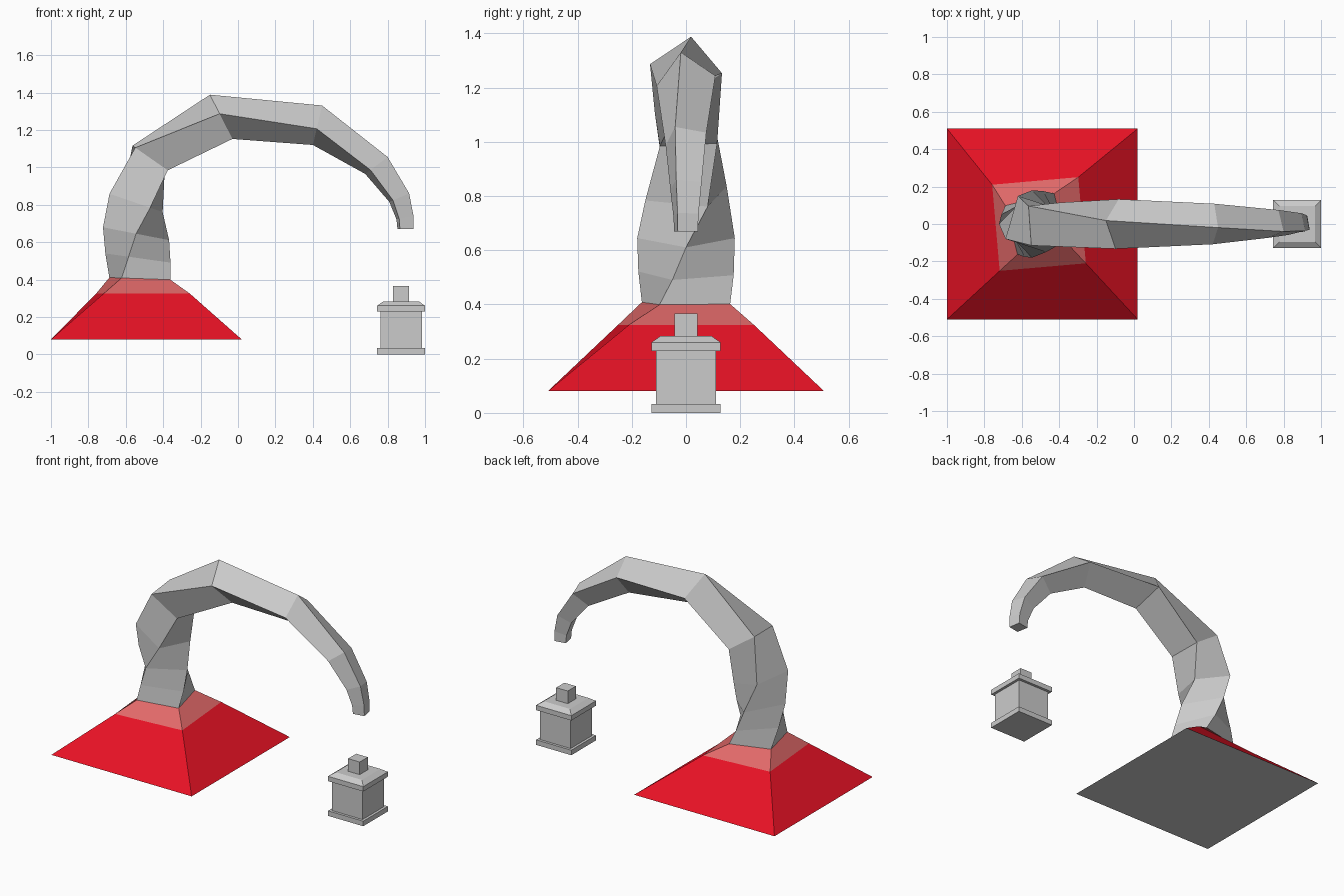
import bpy, bmesh
from math import sin, cos, radians
from mathutils import Vector

if "Cube" in bpy.data.objects:
    bpy.data.objects.remove(bpy.data.objects["Cube"])


def ring(cx, cz, tilt, r, angle):
    """Square section, tilted in the xz plane and twisted about the path."""
    t, a = radians(tilt), radians(angle)
    u, v = Vector((cos(t), 0, -sin(t))), Vector((0, 1, 0))
    c = Vector((cx, 0, cz))
    return [c + r * (u * cos(a + k * radians(90)) + v * sin(a + k * radians(90)))
            for k in range(4)]


def loft(name, rings, mats=(), band_mats=()):
    """Skin square rings, cap both ends, one material index per band."""
    bm = bmesh.new()
    loops = [[bm.verts.new(p) for p in r] for r in rings]
    bm.faces.new(loops[0][::-1])
    for i, (a, b) in enumerate(zip(loops, loops[1:])):
        for k in range(4):
            j = (k + 1) % 4
            f = bm.faces.new((a[k], a[j], b[j], b[k]))
            if band_mats:
                f.material_index = band_mats[i]
    bm.faces.new(loops[-1])
    bmesh.ops.recalc_face_normals(bm, faces=bm.faces)
    me = bpy.data.meshes.new(name)
    bm.to_mesh(me)
    bm.free()
    for m in mats:
        me.materials.append(m)
    ob = bpy.data.objects.new(name, me)
    bpy.context.collection.objects.link(ob)
    return ob


def material(name, color):
    m = bpy.data.materials.new(name)
    m.diffuse_color = (*color, 1)
    m.use_nodes = True
    m.node_tree.nodes["Principled BSDF"].inputs["Base Color"].default_value = m.diffuse_color
    return m


grey = material("grey", (0.6, 0.6, 0.6))
red = material("red", (0.8, 0.006, 0.018))
pale = material("pale_red", (0.75, 0.14, 0.14))

# Flared foot: each level turns a little; the underside stays grey
foot = [(-0.49, 0.08, 0, 0.721, -45),
        (-0.508, 0.325, 0, 0.327, -40),
        (-0.525, 0.405, 2, 0.19, -31)]
loft("flared_foot", [ring(*r) for r in foot], (grey, red, pale), (1, 2))

# Twisting hooked arm: centre x, centre z, tilt, radius, twist
arm = [foot[-1],
       (-0.535, 0.515, 8, 0.183, -16),
       (-0.545, 0.645, 11, 0.18, 0),
       (-0.545, 0.81, 19, 0.17, 28),
       (-0.47, 1.05, 35, 0.15, 50),
       (-0.09, 1.27, 63, 0.134, 82),
       (0.425, 1.225, 103, 0.11, 100),
       (0.74, 1.01, 143, 0.085, 118),
       (0.862, 0.838, 157, 0.068, 122),
       (0.893, 0.73, 170, 0.056, 124),
       (0.896, 0.67, 180, 0.053, 125)]
loft("hooked_arm", [ring(*r) for r in arm])


# Lantern: stacked square blocks given as (half width, z) levels
def block(name, levels):
    return loft(name, [ring(0.872, z, 0, h * 2 ** 0.5, -45) for h, z in levels])


block("lantern_plinth", [(0.128, 0), (0.128, 0.033)])
block("lantern_body", [(0.111, 0.033), (0.111, 0.228)])
block("lantern_roof", [(0.128, 0.228), (0.128, 0.26), (0.095, 0.283)])
block("lantern_cap", [(0.042, 0.28), (0.042, 0.366)])
